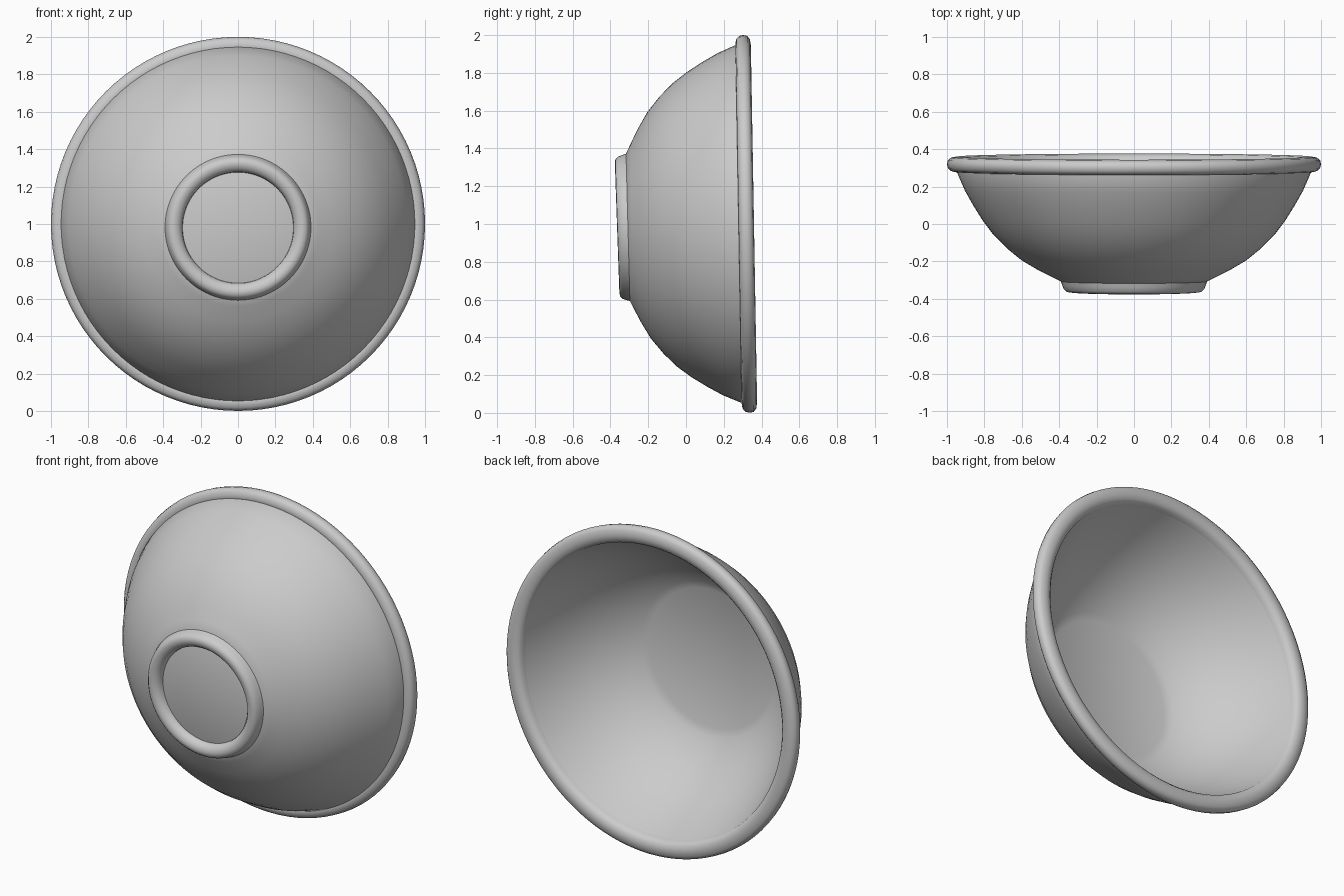
import bpy, bmesh
from math import radians, tau
from mathutils import Matrix

default = bpy.data.objects.get("Cube")
if default:
    bpy.data.objects.remove(default, do_unlink=True)

SEGMENTS = 96

clay = bpy.data.materials.new("plain grey")
clay.use_nodes = True
colour = (0.6, 0.6, 0.6, 1)
clay.diffuse_color = colour
clay.node_tree.nodes["Principled BSDF"].inputs["Base Color"].default_value = colour


def lathe(name, profile, tilt, height):
    """Spin (radius, y) points about the y axis, then lean the part forward."""
    bm = bmesh.new()
    verts = [bm.verts.new((r, y, 0)) for r, y in profile]
    edges = [bm.edges.new(pair) for pair in zip(verts, verts[1:])]
    bmesh.ops.spin(bm, geom=verts + edges, cent=(0, 0, 0), axis=(0, 1, 0),
                   angle=tau, steps=SEGMENTS, use_duplicate=False)
    bmesh.ops.remove_doubles(bm, verts=bm.verts, dist=0.0005)
    bmesh.ops.recalc_face_normals(bm, faces=bm.faces)
    bm.transform(Matrix.Translation((0, 0, height))
                 @ Matrix.Rotation(radians(tilt), 4, 'X'))
    mesh = bpy.data.meshes.new(name)
    bm.to_mesh(mesh)
    bm.free()
    mesh.materials.append(clay)
    obj = bpy.data.objects.new(name, mesh)
    bpy.context.collection.objects.link(obj)
    bpy.ops.object.select_all(action='DESELECT')
    obj.select_set(True)
    bpy.context.view_layer.objects.active = obj
    bpy.ops.object.shade_smooth_by_angle(angle=radians(45))


# Bowl shell: base and outer wall, over the lip, then inner wall and flat floor
outer_wall = [
    (0, -0.315), (0.375, -0.315), (0.43, -0.288), (0.51, -0.248), (0.6, -0.195),
    (0.68, -0.13), (0.75, -0.06), (0.81, 0.02), (0.86, 0.10),
    (0.905, 0.18), (0.946, 0.275), (0.946, 0.33)]
inner_wall = [
    (0.9, 0.33), (0.872, 0.26), (0.825, 0.16), (0.768, 0.06), (0.7, -0.035),
    (0.62, -0.12), (0.54, -0.185), (0.47, -0.225), (0.425, -0.245), (0, -0.245)]
lathe("bowl_shell", outer_wall + inner_wall, 1.0, 0.995)

# Rounded rim bead
lathe("rim", [
    (0.94, 0.278), (0.962, 0.279), (0.982, 0.285), (0.995, 0.298), (1.0, 0.32),
    (0.995, 0.342), (0.977, 0.355), (0.945, 0.36), (0.915, 0.354),
    (0.898, 0.337), (0.891, 0.31), (0.94, 0.278)], 1.0, 0.995)

# Foot ring
lathe("foot_ring", [
    (0.294, -0.3), (0.299, -0.335), (0.315, -0.356), (0.34, -0.365),
    (0.362, -0.362), (0.376, -0.348), (0.385, -0.325), (0.393, -0.298),
    (0.294, -0.3)], 2.0, 0.992)
